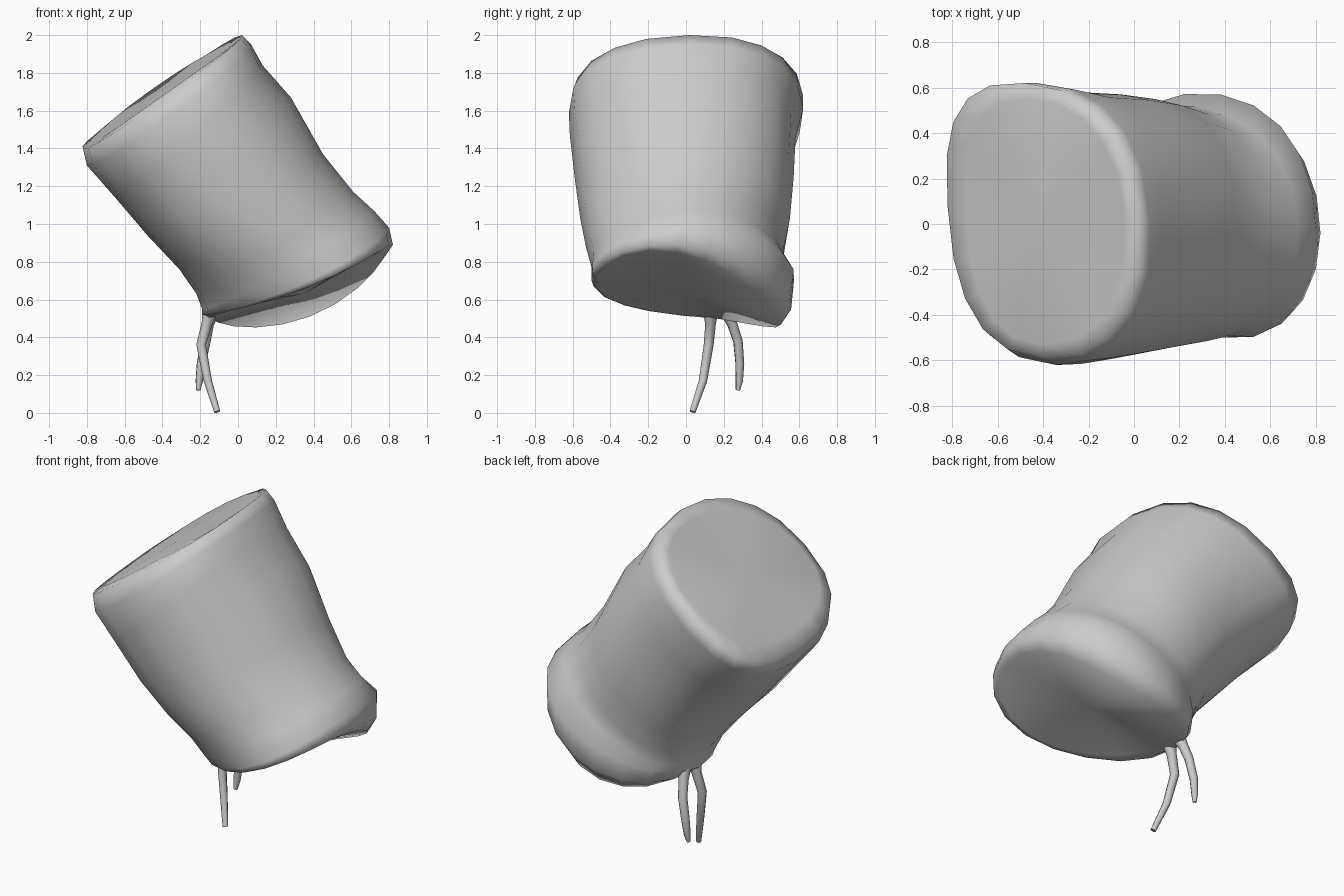
import bpy, bmesh
from math import cos, sin, pi, copysign
from mathutils import Vector as V

if "Cube" in bpy.data.objects:
    bpy.data.objects.remove(bpy.data.objects["Cube"])

SIDES = 20


def ring(left, right, front, back, n):
    """Smooth closed section through four points; n > 2 makes it squarer."""
    l, r, f, b = V(left), V(right), V(front), V(back)
    c, u, v = (l + r) / 2, (r - l) / 2, (b - f) / 2
    bend = (b + f) / 2 - c
    pts = []
    for i in range(SIDES):
        a = 2 * pi * i / SIDES
        x = copysign(abs(cos(a)) ** (2 / n), cos(a))
        y = copysign(abs(sin(a)) ** (2 / n), sin(a))
        pts.append(c + u * x + v * y + bend * y * y)
    return pts


# Slumped cloth body: sections from tilted top to folded bottom
sections = [
    ((-.74, .04, 1.455), (-.04, .02, 1.95), (-.40, -.53, 1.68), (-.46, .55, 1.71), 2.3),
    ((-.82, .08, 1.40), (.02, .02, 2.00), (-.40, -.59, 1.66), (-.48, .62, 1.68), 2.4),
    ((-.80, .05, 1.31), (.07, .02, 1.95), (-.34, -.62, 1.59), (-.43, .62, 1.61), 2.4),
    ((-.65, 0, 1.14), (.13, 0, 1.84), (-.23, -.615, 1.47), (-.24, .58, 1.46), 2.3),
    ((-.48, 0, .94), (.28, 0, 1.67), (-.08, -.59, 1.25), (-.06, .57, 1.25), 2.2),
    ((-.31, .03, .76), (.45, 0, 1.37), (.07, -.56, 1.03), (.09, .55, 1.03), 2.1),
    ((-.22, .09, .63), (.61, 0, 1.17), (.20, -.53, .88), (.19, .52, .89), 2),
    ((-.19, .12, .55), (.72, 0, 1.07), (.29, -.50, .77), (.27, .52, .82), 2),
    ((-.19, .14, .52), (.80, -.02, .98), (.38, -.50, .70), (.38, .57, .76), 2),
    ((-.16, .15, .50), (.82, -.04, .89), (.38, -.49, .67), (.39, .55, .60), 2),
    ((-.13, .16, .50), (.78, -.05, .85), (.36, -.46, .66), (.38, .49, .51), 2),
]
bm = bmesh.new()
loops = [[bm.verts.new(p) for p in ring(*s)] for s in sections]
for a, b in zip(loops, loops[1:]):
    for i in range(SIDES):
        j = (i + 1) % SIDES
        bm.faces.new((a[i], a[j], b[j], b[i]))
# Top and bottom caps
for loop in (loops[0], loops[-1]):
    mid = bm.verts.new(sum((v.co for v in loop), V()) / SIDES)
    for i in range(SIDES):
        bm.faces.new((loop[i], loop[(i + 1) % SIDES], mid))
bmesh.ops.recalc_face_normals(bm, faces=bm.faces)
me = bpy.data.meshes.new("cloth_body")
bm.to_mesh(me)
bm.free()
body = bpy.data.objects.new("cloth_body", me)
bpy.context.collection.objects.link(body)
bpy.context.view_layer.objects.active = body
body.select_set(True)
bpy.ops.object.shade_smooth_by_angle(angle=1.6)


def cord(name, path):
    """Tapered hanging tie: path points are x, y, z, radius."""
    cu = bpy.data.curves.new(name, 'CURVE')
    cu.dimensions = '3D'
    cu.bevel_depth = 1
    cu.bevel_resolution = 2
    cu.use_fill_caps = True
    sp = cu.splines.new('POLY')
    sp.points.add(len(path) - 1)
    for p, (x, y, z, r) in zip(sp.points, path):
        p.co = (x, y, z, 1)
        p.radius = r
    sp.use_smooth = True
    bpy.context.collection.objects.link(bpy.data.objects.new(name, cu))


# Two drawstring ends hanging from the gathered corner
cord("long_cord", [(-.15, .13, .53, .04), (-.165, .13, .47, .028), (-.195, .12, .36, .026),
                   (-.16, .09, .17, .022), (-.11, .035, .006, .016)])
cord("short_cord", [(-.14, .22, .53, .04), (-.155, .245, .47, .028), (-.17, .275, .38, .026),
                    (-.195, .285, .26, .024), (-.205, .282, .17, .02), (-.21, .275, .12, .012)])
